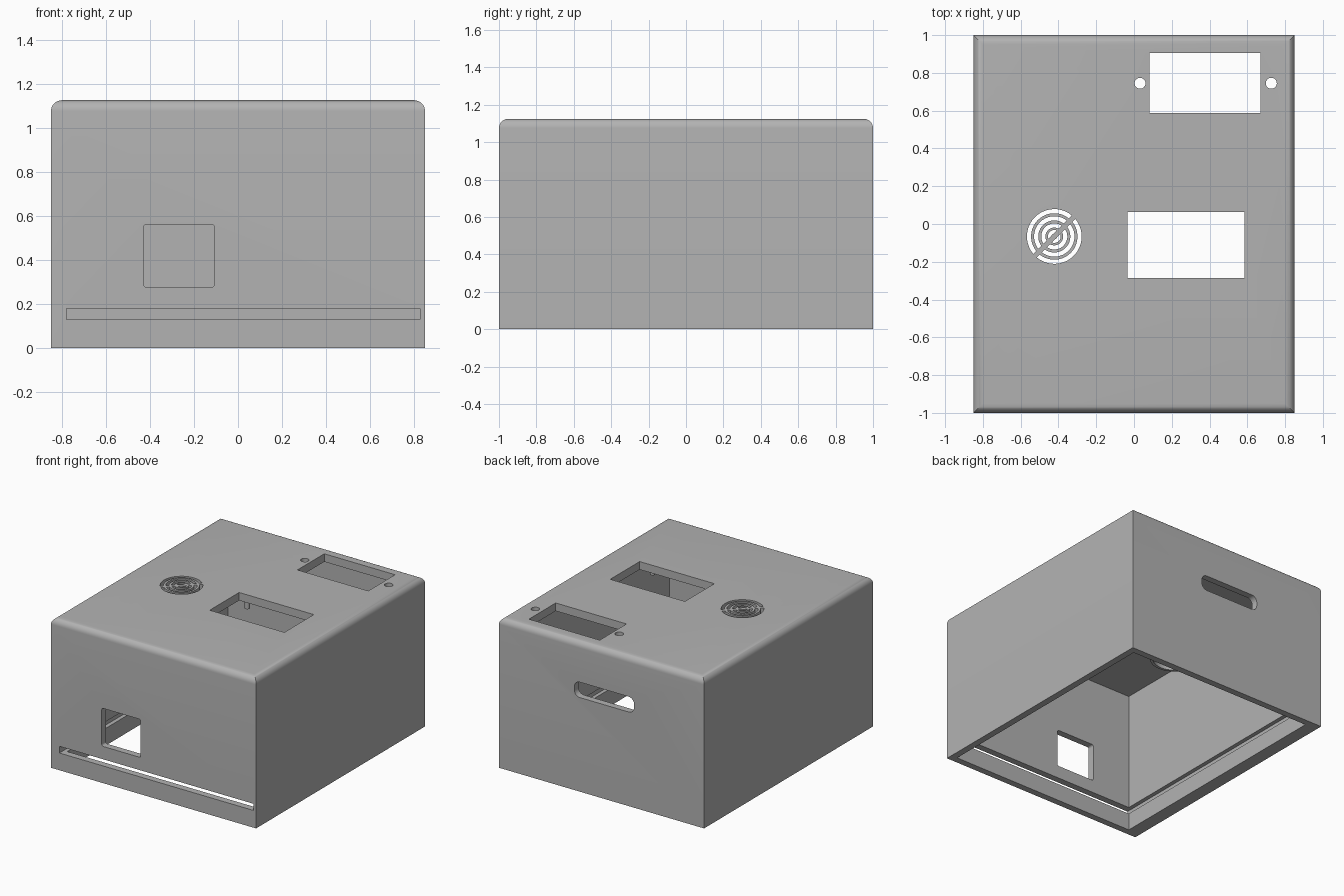
import bpy, bmesh
from math import sin, cos, asin, pi, radians
from mathutils import Vector

old = bpy.data.objects.get("Cube")
if old:
    bpy.data.objects.remove(old, do_unlink=True)

W, D, H = 0.85, 1.0, 1.125       # half width, half depth, height
CEILING = 1.065

grey = bpy.data.materials.new("plain grey")
grey.use_nodes = True
grey.diffuse_color = (0.45, 0.45, 0.45, 1)
grey.node_tree.nodes["Principled BSDF"].inputs["Base Color"].default_value = (0.45, 0.45, 0.45, 1)


def add_object(name, bm):
    bmesh.ops.recalc_face_normals(bm, faces=bm.faces)
    mesh = bpy.data.meshes.new(name)
    bm.to_mesh(mesh)
    bm.free()
    mesh.materials.append(grey)
    obj = bpy.data.objects.new(name, mesh)
    bpy.context.collection.objects.link(obj)
    return obj


def prism(name, points, low, high, axis="z"):
    """Extrude a closed outline along z, or an x-z outline along y."""
    bm = bmesh.new()
    place = (lambda a, b: (a, b, low)) if axis == "z" else (lambda a, b: (a, low, b))
    face = bm.faces.new([bm.verts.new(place(a, b)) for a, b in points])
    moved = bmesh.ops.extrude_face_region(bm, geom=[face])["geom"]
    step = Vector((0, 0, high - low)) if axis == "z" else Vector((0, high - low, 0))
    bmesh.ops.translate(bm, vec=step, verts=[v for v in moved if isinstance(v, bmesh.types.BMVert)])
    return add_object(name, bm)


def arc(x, y, r, start, end, steps):
    return [(x + r * cos(start + (end - start) * i / steps),
             y + r * sin(start + (end - start) * i / steps)) for i in range(steps + 1)]


def circle(x, y, r, steps=32):
    return arc(x, y, r, 0, 2 * pi, steps)[:-1]


def rect(x0, x1, y0, y1, r=0):
    if not r:
        return [(x0, y0), (x1, y0), (x1, y1), (x0, y1)]
    corners = [(x1 - r, y1 - r), (x0 + r, y1 - r), (x0 + r, y0 + r), (x1 - r, y0 + r)]
    return [p for i, (x, y) in enumerate(corners)
            for p in arc(x, y, r, i * pi / 2, (i + 1) * pi / 2, 6)]


def cut(target, cutter):
    mod = target.modifiers.new("cut", "BOOLEAN")
    mod.operation, mod.solver, mod.object = "DIFFERENCE", "EXACT", cutter
    bpy.context.view_layer.objects.active = target
    bpy.ops.object.modifier_apply(modifier=mod.name)
    bpy.data.objects.remove(cutter, do_unlink=True)


def smooth(obj):
    bpy.ops.object.select_all(action="DESELECT")
    obj.select_set(True)
    bpy.context.view_layer.objects.active = obj
    bpy.ops.object.shade_smooth_by_angle(angle=radians(30))


# Enclosure with rounded top edges
enclosure = prism("enclosure", rect(-W, W, -D, D), 0, H)
bm = bmesh.new()
bm.from_mesh(enclosure.data)
top_edges = [e for e in bm.edges if all(v.co.z > H - 0.01 for v in e.verts)]
bmesh.ops.bevel(bm, geom=top_edges, offset=0.05, segments=8, profile=0.5, affect="EDGES")
bm.to_mesh(enclosure.data)
bm.free()

# Open-bottomed cavity and the sliding lid groove
cut(enclosure, prism("cavity", rect(-0.75, 0.8, -0.95, 0.95), -0.1, CEILING))
cut(enclosure, prism("lid_groove", rect(-0.78, 0.828, -1.1, 0.98), 0.129, 0.179))

# Front window and rear handle opening
cut(enclosure, prism("front_window", rect(-0.43, -0.106, 0.275, 0.56, 0.015), -1.1, -0.9, "y"))
cut(enclosure, prism("rear_opening", rect(-0.27, 0.225, 0.705, 0.82, 0.045), 0.9, 1.1, "y"))

# Top openings and screw holes
top_holes = [rect(-0.035, 0.584, -0.285, 0.063), rect(0.082, 0.669, 0.587, 0.904),
             circle(0.032, 0.745, 0.029), circle(0.727, 0.745, 0.029)]

# Speaker grille: split rings with a diagonal bridge
GX, GY, BRIDGE = -0.422, -0.066, 0.013
for outer in (0.145, 0.107, 0.069, 0.034):
    inner = outer - 0.022 if outer > 0.05 else outer - 0.019
    a, b = asin(BRIDGE / outer), asin(BRIDGE / inner)
    for turn in (pi / 4, 5 * pi / 4):
        top_holes.append(arc(GX, GY, outer, turn + a, turn + pi - a, 20)
                         + arc(GX, GY, inner, turn + pi - b, turn + b, 20))
for outline in top_holes:
    cut(enclosure, prism("top_hole", outline, CEILING - 0.1, H + 0.1))
smooth(enclosure)

# Speaker holder hanging from the ceiling
holder = prism("speaker_holder", circle(GX, GY, 0.17, 48), 0.85, CEILING + 0.01)
cut(holder, prism("holder_bore", circle(GX, GY, 0.15, 48), 0.8, H))
smooth(holder)

# Display mounting pegs
for i, (x, y) in enumerate([(-0.035, 0.16), (0.585, 0.16), (-0.035, -0.44), (0.585, -0.44)]):
    smooth(prism(f"display_peg_{i + 1}", circle(x, y, 0.018, 20), 0.97, CEILING + 0.01))
